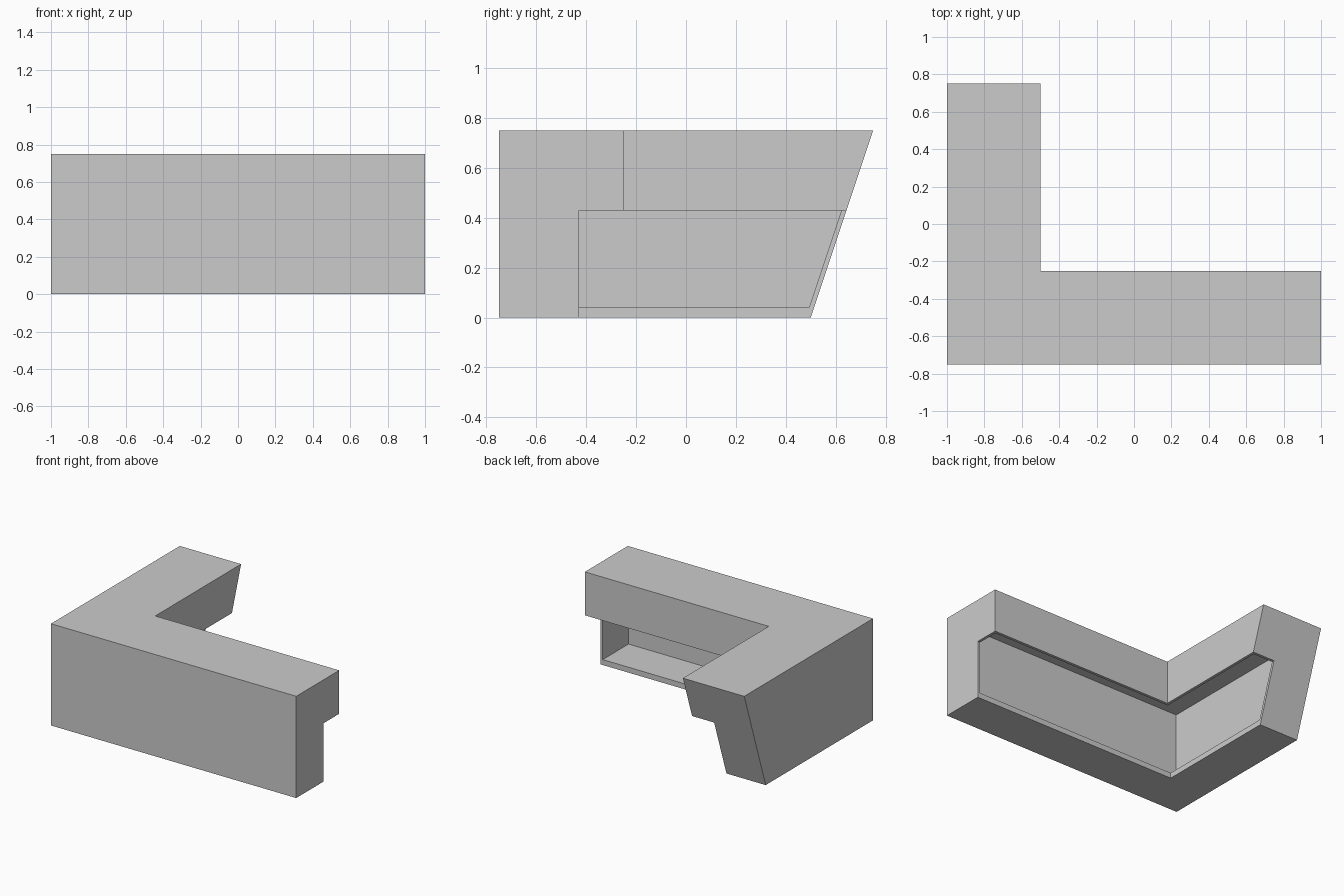
import bpy, bmesh

old = bpy.data.objects.get("Cube")
if old:
    bpy.data.objects.remove(old, do_unlink=True)

# Single grey finish
grey = bpy.data.materials.new("plain grey")
grey.use_nodes = True
color = (0.6, 0.6, 0.6, 1)
grey.diffuse_color = color
grey.node_tree.nodes["Principled BSDF"].inputs["Base Color"].default_value = color


def corner_sweep(name, profile, inset=0.0):
    """Sweep an (offset, height) profile round the corner; the rear end leans out."""
    bm = bmesh.new()
    stations = (
        lambda o, z: (1 - inset, -0.75 + o, z),
        lambda o, z: (-1 + o, -0.75 + o, z),
        lambda o, z: (-1 + o, 0.5 + z / 3 - inset, z),
    )
    rings = [[bm.verts.new(place(o, z)) for o, z in profile] for place in stations]
    n = len(profile)
    for a, b in zip(rings, rings[1:]):
        for i in range(n):
            j = (i + 1) % n
            bm.faces.new((a[i], a[j], b[j], b[i]))
    bm.faces.new(rings[0])
    bm.faces.new(rings[-1])
    bmesh.ops.recalc_face_normals(bm, faces=bm.faces)
    mesh = bpy.data.meshes.new(name)
    bm.to_mesh(mesh)
    bm.free()
    mesh.materials.append(grey)
    obj = bpy.data.objects.new(name, mesh)
    bpy.context.collection.objects.link(obj)
    return obj


# Counter body with overhanging top
counter = corner_sweep("corner_counter", [(0, 0), (0.32, 0), (0.32, 0.43),
                                          (0.5, 0.43), (0.5, 0.75), (0, 0.75)])

# Hollow interior, open to the rear below the apron
cavity = corner_sweep("cavity_cutter", [(0.02, 0.04), (0.48, 0.04),
                                        (0.48, 0.73), (0.02, 0.73)], inset=0.02)
cavity.hide_render = True

cut = counter.modifiers.new("hollow", "BOOLEAN")
cut.operation = "DIFFERENCE"
cut.solver = "EXACT"
cut.object = cavity
bpy.context.view_layer.objects.active = counter
bpy.ops.object.modifier_apply(modifier=cut.name)
bpy.data.objects.remove(cavity, do_unlink=True)
